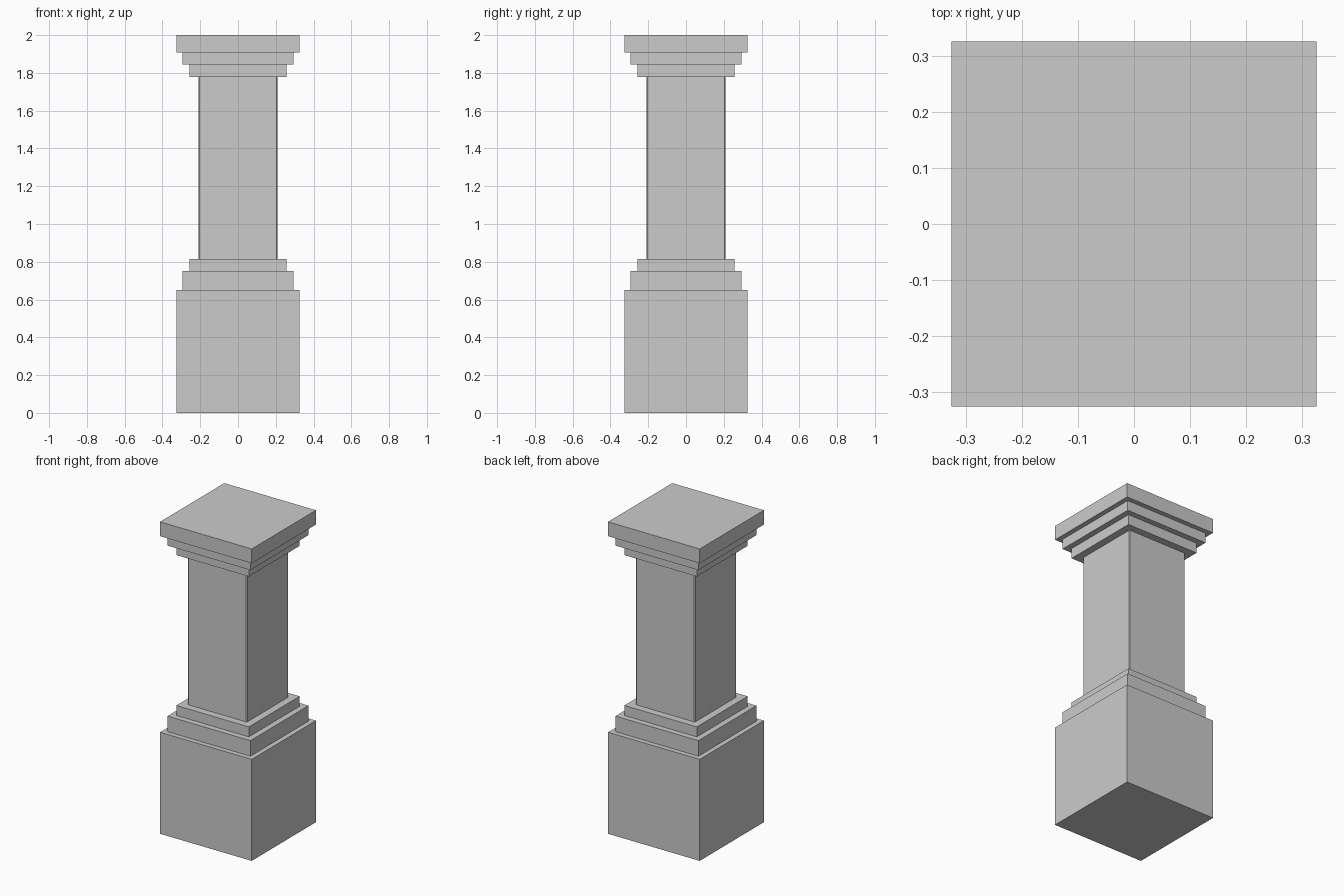
import bpy

if "Cube" in bpy.data.objects:
    bpy.data.objects.remove(bpy.data.objects["Cube"])


def block(name, half, z0, z1):
    """Square block spanning z0 to z1."""
    bpy.ops.mesh.primitive_cube_add(size=1, location=(0, 0, (z0 + z1) / 2))
    obj = bpy.context.object
    obj.name = name
    obj.scale = (2 * half, 2 * half, z1 - z0)
    bpy.ops.object.transform_apply(location=False, rotation=False, scale=True)
    return obj


# Pedestal and stepped base
block("pedestal", 0.325, 0.0, 0.651)
block("base_lower_step", 0.294, 0.651, 0.751)
block("base_upper_step", 0.257, 0.751, 0.815)

# Shaft with barely eased vertical corners
shaft = block("shaft", 0.21, 0.815, 1.779)
for v in shaft.data.vertices:
    v.select = False
weights = shaft.data.attributes.new("bevel_weight_edge", 'FLOAT', 'EDGE')
for e in shaft.data.edges:
    a, b = (shaft.data.vertices[i].co for i in e.vertices)
    weights.data[e.index].value = 1.0 if abs(a.z - b.z) > 0.1 else 0.0
bevel = shaft.modifiers.new("eased_corners", 'BEVEL')
bevel.limit_method = 'WEIGHT'
bevel.width = 0.005
bevel.segments = 1

# Stepped capital and top slab
block("capital_lower_step", 0.257, 1.779, 1.844)
block("capital_upper_step", 0.294, 1.844, 1.908)
block("top_slab", 0.325, 1.908, 2.0)
